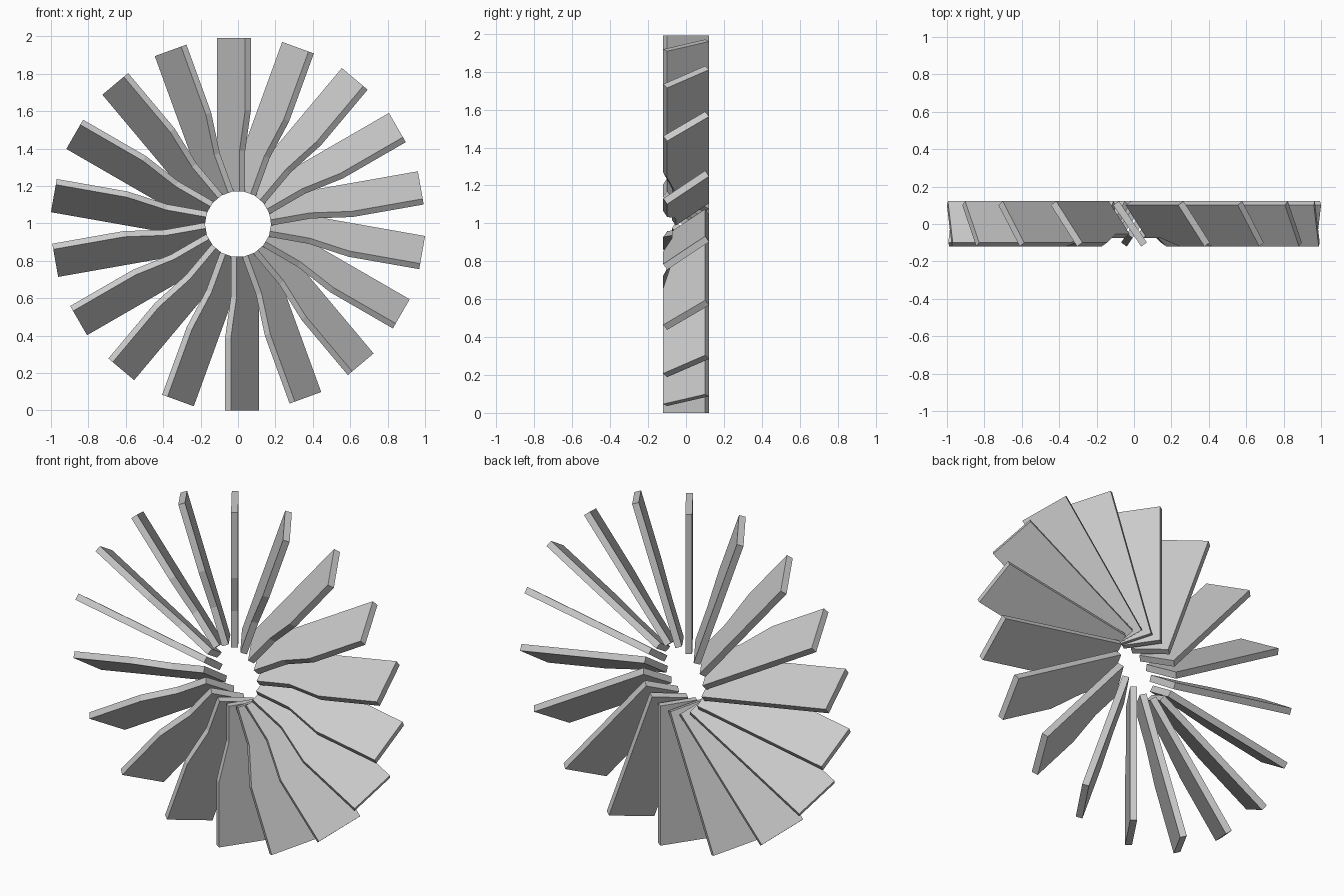
import bpy
import bmesh
from math import radians
from mathutils import Matrix, Vector

if "Cube" in bpy.data.objects:
    bpy.data.objects.remove(bpy.data.objects["Cube"])

COUNT = 18
R = 0.996                      # tip radius, also the centre height
R_IN = 0.174                   # root radius
THICK = 0.037
CHORD = Vector((0.56, 0, 0)) + Vector((0, -0.828, 0))   # back edge to front edge
NORMAL = Vector((0.828, 0.56, 0))
BACK = Vector((-0.111, 0.101, 0))                       # back edge corner
WIDE, NARROW = 0.267, 0.212

# Blade outline: (distance along chord, radius), narrowed near the root
outline = [(0, R_IN), (NARROW, R_IN), (NARROW, 0.39),
           (WIDE, 0.61), (WIDE, R), (0, R)]


def make_blade_mesh():
    bm = bmesh.new()
    face = bm.faces.new([bm.verts.new(BACK + CHORD * c + Vector((0, 0, r)))
                         for c, r in outline])
    new = bmesh.ops.extrude_face_region(bm, geom=[face])["geom"]
    verts = [g for g in new if isinstance(g, bmesh.types.BMVert)]
    bmesh.ops.translate(bm, verts=verts, vec=NORMAL * THICK)
    bmesh.ops.recalc_face_normals(bm, faces=bm.faces)
    mesh = bpy.data.meshes.new("blade")
    bm.to_mesh(mesh)
    bm.free()
    return mesh


# Ring of pitched blades around the y axis
blade_mesh = make_blade_mesh()
for i in range(COUNT):
    blade = bpy.data.objects.new(f"blade_{i + 1:02d}", blade_mesh)
    blade.matrix_world = (Matrix.Translation((0, 0, R))
                          @ Matrix.Rotation(radians(360 / COUNT * i), 4, 'Y'))
    bpy.context.collection.objects.link(blade)
